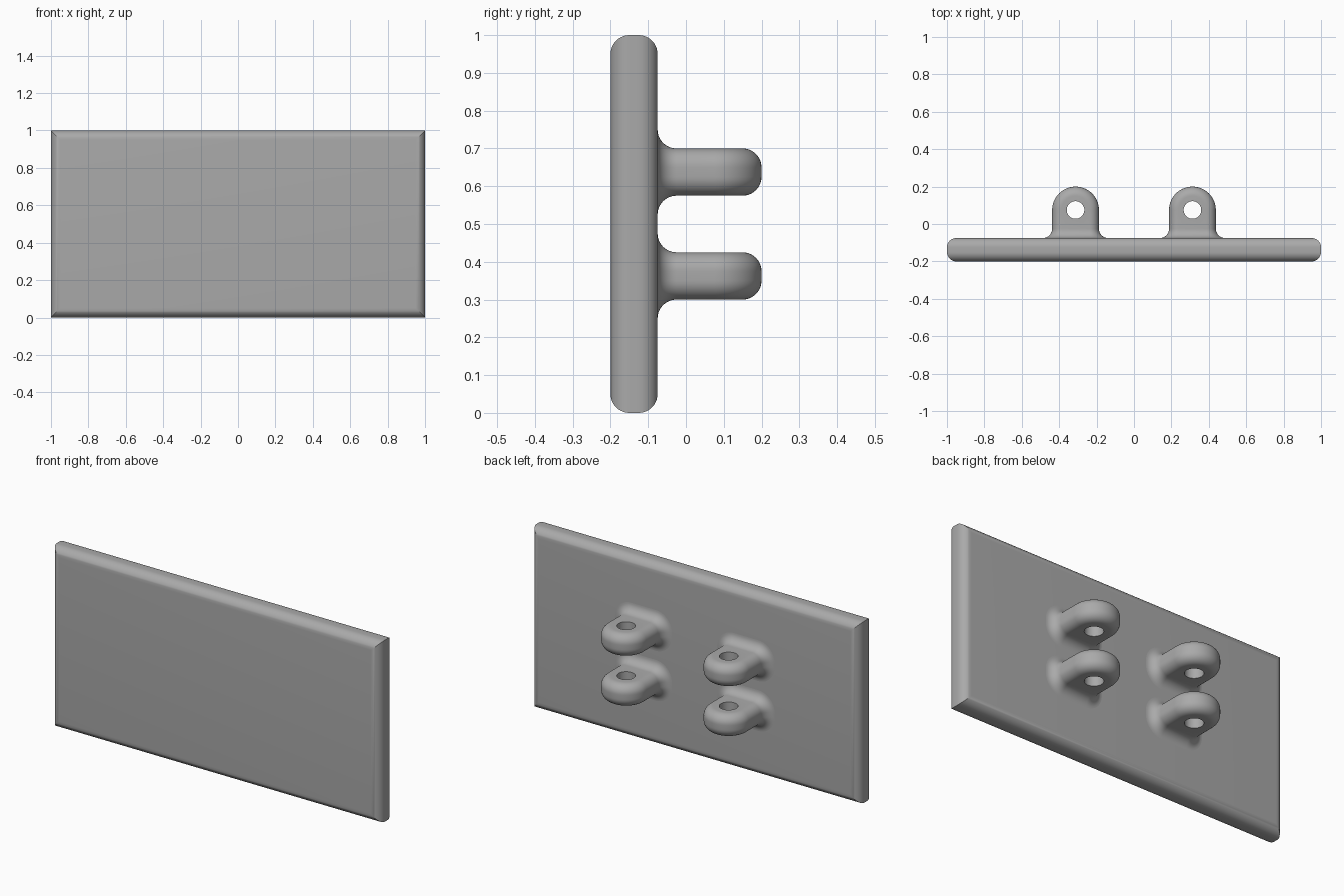
import bpy, bmesh
from math import sin, cos, pi

cube = bpy.data.objects.get("Cube")
if cube:
    bpy.data.objects.remove(cube, do_unlink=True)

R = 0.05                      # edge rounding and fillet radius
THICK = 0.125                 # plate and lug thickness
FRONT, BACK = -0.2, -0.075    # plate faces along y
LUG_R, HOLE_R, HOLE_Y = 0.125, 0.047, 0.075
STEPS = 10

grey = bpy.data.materials.new("plain_grey")
grey.use_nodes = True
grey.diffuse_color = (0.4, 0.4, 0.4, 1)
grey.node_tree.nodes["Principled BSDF"].inputs["Base Color"].default_value = (0.4, 0.4, 0.4, 1)


def finish(name, bm):
    bmesh.ops.remove_doubles(bm, verts=bm.verts, dist=1e-5)
    bmesh.ops.recalc_face_normals(bm, faces=bm.faces)
    mesh = bpy.data.meshes.new(name)
    bm.to_mesh(mesh)
    bm.free()
    mesh.materials.append(grey)
    obj = bpy.data.objects.new(name, mesh)
    bpy.context.collection.objects.link(obj)
    return obj


def activate(obj):
    bpy.ops.object.select_all(action='DESELECT')
    obj.select_set(True)
    bpy.context.view_layer.objects.active = obj


def smooth(obj):
    activate(obj)
    bpy.ops.object.shade_smooth_by_angle(angle=pi / 6)


def bridge(bm, a, b, closed=False):
    count = len(a) if closed else len(a) - 1
    for i in range(count):
        j = (i + 1) % len(a)
        bm.faces.new((a[i], a[j], b[j], b[i]))


# Plate: rectangles stacked along y, with rounded rims and mitred corners
bm = bmesh.new()
angles = [i * pi / 2 / STEPS for i in range(STEPS + 1)]
levels = [(FRONT + R * (1 - cos(a)), R * (1 - sin(a))) for a in angles]
levels += [(FRONT + BACK - y, inset) for y, inset in reversed(levels)]
rings = []
for y, d in levels:
    corners = ((-1 + d, d), (1 - d, d), (1 - d, 1 - d), (-1 + d, 1 - d))
    rings.append([bm.verts.new((x, y, z)) for x, z in corners])
for a, b in zip(rings, rings[1:]):
    bridge(bm, a, b, True)
bm.faces.new(rings[0])
bm.faces.new(rings[-1])
smooth(finish("plate", bm))

# Lug: a rounded rim profile swept along a U, flaring into the plate
flare = [(BACK + R * (1 - cos(a)), R * (1 - sin(a))) for a in angles]
stations = [(y, 0, flare_out) for y, flare_out in flare]
stations += [(HOLE_Y, pi * i / 31, 0) for i in range(32)]
stations += [(y, pi, flare_out) for y, flare_out in reversed(flare)]

bm = bmesh.new()
rims = []
for y, turn, out in stations:
    rim = []
    for side in (1, -1):
        for a in (reversed(angles) if side > 0 else angles):
            reach = LUG_R - R + (R + out) * cos(a)
            z = side * (THICK / 2 - R + (R + out) * sin(a))
            rim.append(bm.verts.new((reach * cos(turn), y + reach * sin(turn), z)))
    rims.append(rim)
for a, b in zip(rims, rims[1:]):
    bridge(bm, a, b)
# Upper and lower webs join the two arms, and the base closes the foot
for i in range(len(rims) // 2 - 1):
    for end in (0, -1):
        bm.faces.new((rims[i][end], rims[i + 1][end], rims[-2 - i][end], rims[-1 - i][end]))
bm.faces.new(rims[0] + rims[-1][::-1])
lug = finish("lug", bm)

# Pin hole through the lug
bpy.ops.mesh.primitive_cylinder_add(vertices=48, radius=HOLE_R, depth=0.5, location=(0, HOLE_Y, 0))
cutter = bpy.context.object
cutter.name = "hole_cutter"
cutter.hide_render = True
cutter.data.materials.append(grey)
activate(lug)
cut = lug.modifiers.new("pin_hole", 'BOOLEAN')
cut.operation = 'DIFFERENCE'
cut.solver = 'EXACT'
cut.object = cutter
bpy.ops.object.modifier_apply(modifier=cut.name)
bpy.data.objects.remove(cutter, do_unlink=True)
smooth(lug)

# Four lugs in two pairs
for side, x in (("left", 0.3125), ("right", -0.3125)):
    for row, z in (("upper", 0.6375), ("lower", 0.3625)):
        copy = bpy.data.objects.new(f"{row}_{side}_lug", lug.data)
        copy.location = (x, 0, z)
        bpy.context.collection.objects.link(copy)
bpy.data.objects.remove(lug, do_unlink=True)
